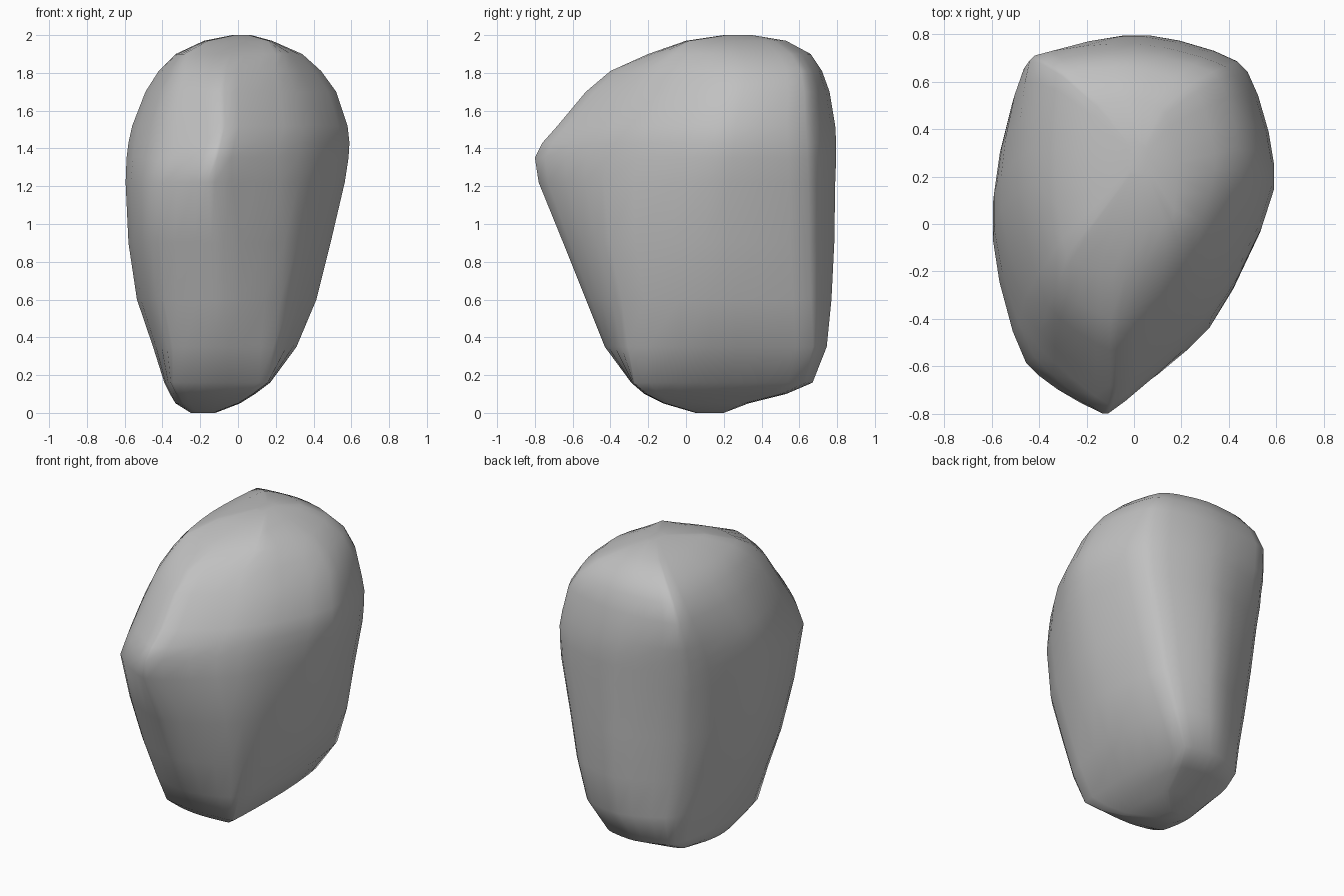
import bpy
import bmesh
from mathutils import Vector

cube = bpy.data.objects.get("Cube")
if cube:
    bpy.data.objects.remove(cube, do_unlink=True)

# Eight outward directions, counter-clockwise from the front
DIRECTIONS = [(0, -1), (1, -1), (1, 0), (1, 1), (0, 1), (-1, 1), (-1, 0), (-1, -1)]

# Height, then how far the stone reaches along each direction
LEVELS = [
    (0, -.05, -.2, -.12, .05, .2, .4, .25, .15),
    (.05, .12, .1, .01, .28, .33, .58, .33, .38),
    (.1, .22, .28, .09, .55, .53, .8, .36, .5),
    (.16, .29, .43, .17, .76, .67, .89, .39, .6),
    (.35, .43, .53, .31, .93, .745, .92, .45, .7),
    (.6, .53, .62, .415, 1, .77, .96, .535, .82),
    (.9, .65, .72, .49, 1.05, .785, 1.01, .58, .94),
    (1.22, .78, .755, .565, 1.11, .79, 1.06, .595, 1.04),
    (1.35, .8, .74, .585, 1.12, .795, 1.09, .59, .98),
    (1.43, .76, .72, .59, 1.12, .795, 1.1, .58, .92),
    (1.52, .68, .68, .58, 1.1, .79, 1.12, .56, .85),
    (1.7, .53, .53, .52, 1.05, .76, 1.13, .49, .71),
    (1.81, .4, .42, .44, .97, .72, 1.06, .42, .58),
    (1.9, .2, .3, .34, .82, .66, .93, .33, .42),
    (1.97, 0, .14, .18, .6, .53, .65, .18, .13),
    (2, -.2, -.16, .07, .38, .35, .33, .03, -.2),
]


def make_material(name, color):
    material = bpy.data.materials.new(name)
    material.use_nodes = True
    material.diffuse_color = color
    shader = material.node_tree.nodes["Principled BSDF"]
    shader.inputs["Base Color"].default_value = color
    return material


def crossing(first, reach_first, second, reach_second):
    """Corner where two neighbouring side lines of a ring meet."""
    (a, b), (c, d) = first, second
    det = a * d - b * c
    return Vector(((reach_first * d - b * reach_second) / det,
                   (a * reach_second - reach_first * c) / det))


def cut_corners(points, share):
    """Replace every corner of a closed ring by a short edge."""
    result = []
    for i, point in enumerate(points):
        following = points[(i + 1) % len(points)]
        result.append(point.lerp(following, share))
        result.append(following.lerp(point, share))
    return result


def section(height, *reach):
    """One horizontal ring: eight straight sides with rounded corners."""
    corners = []
    for i, direction in enumerate(DIRECTIONS):
        j = (i + 1) % len(DIRECTIONS)
        corners.append(crossing(direction, reach[i], DIRECTIONS[j], reach[j]))
    ring = cut_corners(cut_corners(corners, 1 / 3), 1 / 4)
    return [(p.x, p.y, height) for p in ring]


def loft(name, levels, material):
    """Skin the rings from bottom to top and close both ends."""
    bm = bmesh.new()
    rings = [[bm.verts.new(co) for co in section(*level)] for level in levels]
    for lower, upper in zip(rings, rings[1:]):
        for i in range(len(lower)):
            j = (i + 1) % len(lower)
            bm.faces.new((lower[i], lower[j], upper[j], upper[i]))
    bm.faces.new(rings[0][::-1])
    bm.faces.new(rings[-1])
    bmesh.ops.recalc_face_normals(bm, faces=bm.faces)
    for face in bm.faces:
        face.smooth = True
    mesh = bpy.data.meshes.new(name)
    bm.to_mesh(mesh)
    bm.free()
    mesh.materials.append(material)
    stone = bpy.data.objects.new(name, mesh)
    bpy.context.collection.objects.link(stone)


# Smooth pebble body
loft("stone", LEVELS, make_material("stone grey", (.53, .53, .53, 1)))
